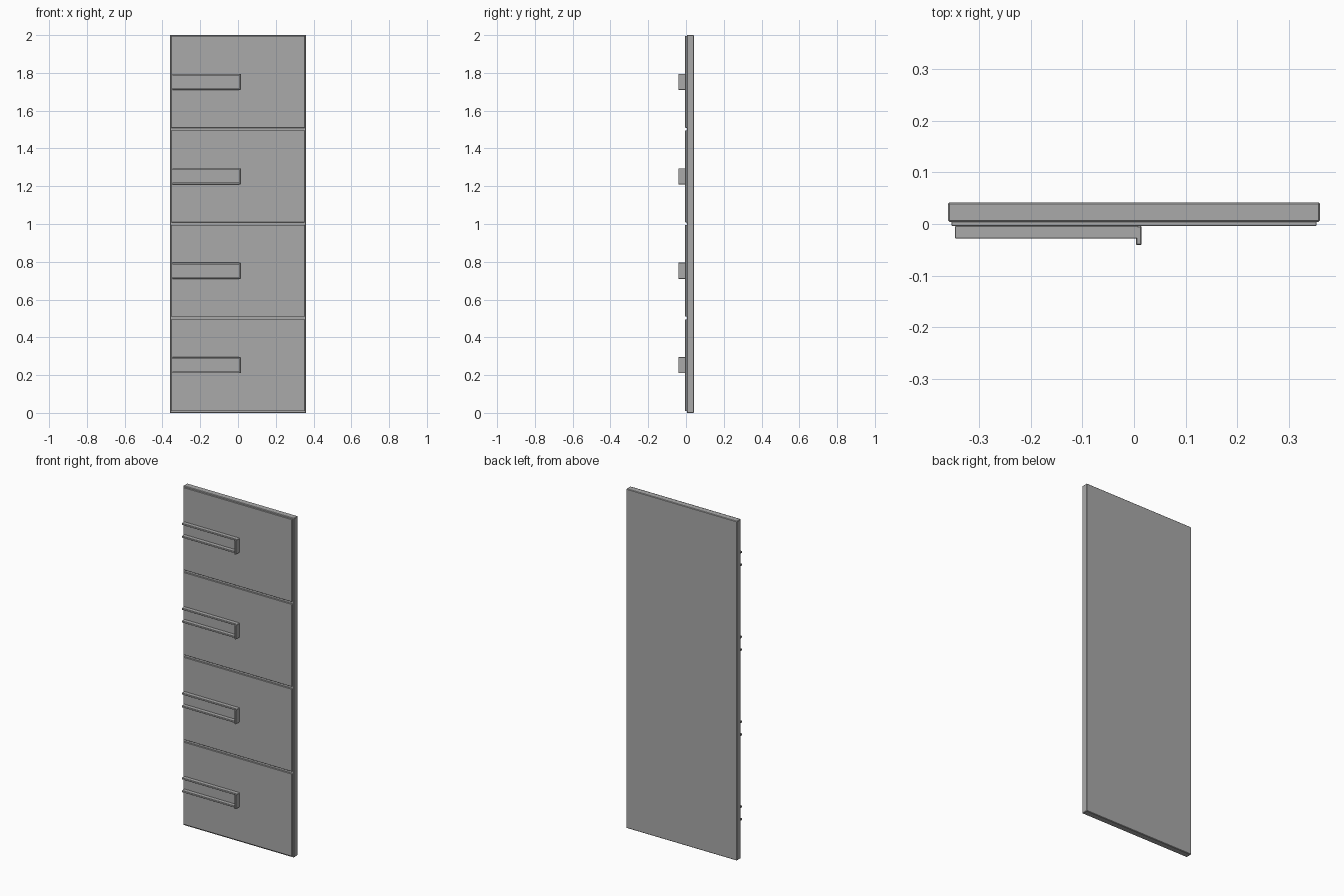
import bpy

cube = bpy.data.objects.get("Cube")
if cube:
    bpy.data.objects.remove(cube, do_unlink=True)

GREY = (0.4, 0.4, 0.4, 1.0)
grey = bpy.data.materials.new("plain_grey")
grey.use_nodes = True
grey.diffuse_color = GREY
grey.node_tree.nodes["Principled BSDF"].inputs["Base Color"].default_value = GREY


def box(name, x, y, z, bevel):
    """Box from (min, max) ranges with a softened edge."""
    ranges = (x, y, z)
    bpy.ops.mesh.primitive_cube_add(size=1, location=[sum(r) / 2 for r in ranges])
    obj = bpy.context.object
    obj.name = name
    obj.scale = [r[1] - r[0] for r in ranges]
    bpy.ops.object.transform_apply(location=False, rotation=False, scale=True)
    obj.data.materials.append(grey)
    mod = obj.modifiers.new("edge", "BEVEL")
    mod.width = bevel
    mod.segments = 1
    return obj


# Backing board
box("back_board", (-0.361, 0.361), (0.004, 0.042), (0, 2), 0.003)

PITCH = 0.5
RAIL = 0.01
for i in range(4):
    base = i * PITCH
    low, high = base + 0.21, base + 0.295
    # Thin front panel
    box(f"front_panel_{i}", (-0.354, 0.354), (-0.004, 0.005),
        (base + 0.009, base + 0.495), 0.001)
    # Bracket: two rails closed by a taller end plate
    for side, z in (("lower", low), ("upper", high - RAIL)):
        box(f"{side}_rail_{i}", (-0.347, 0.008), (-0.028, -0.004),
            (z, z + RAIL), 0.001)
    box(f"end_plate_{i}", (0.004, 0.015), (-0.041, -0.004), (low, high), 0.002)
